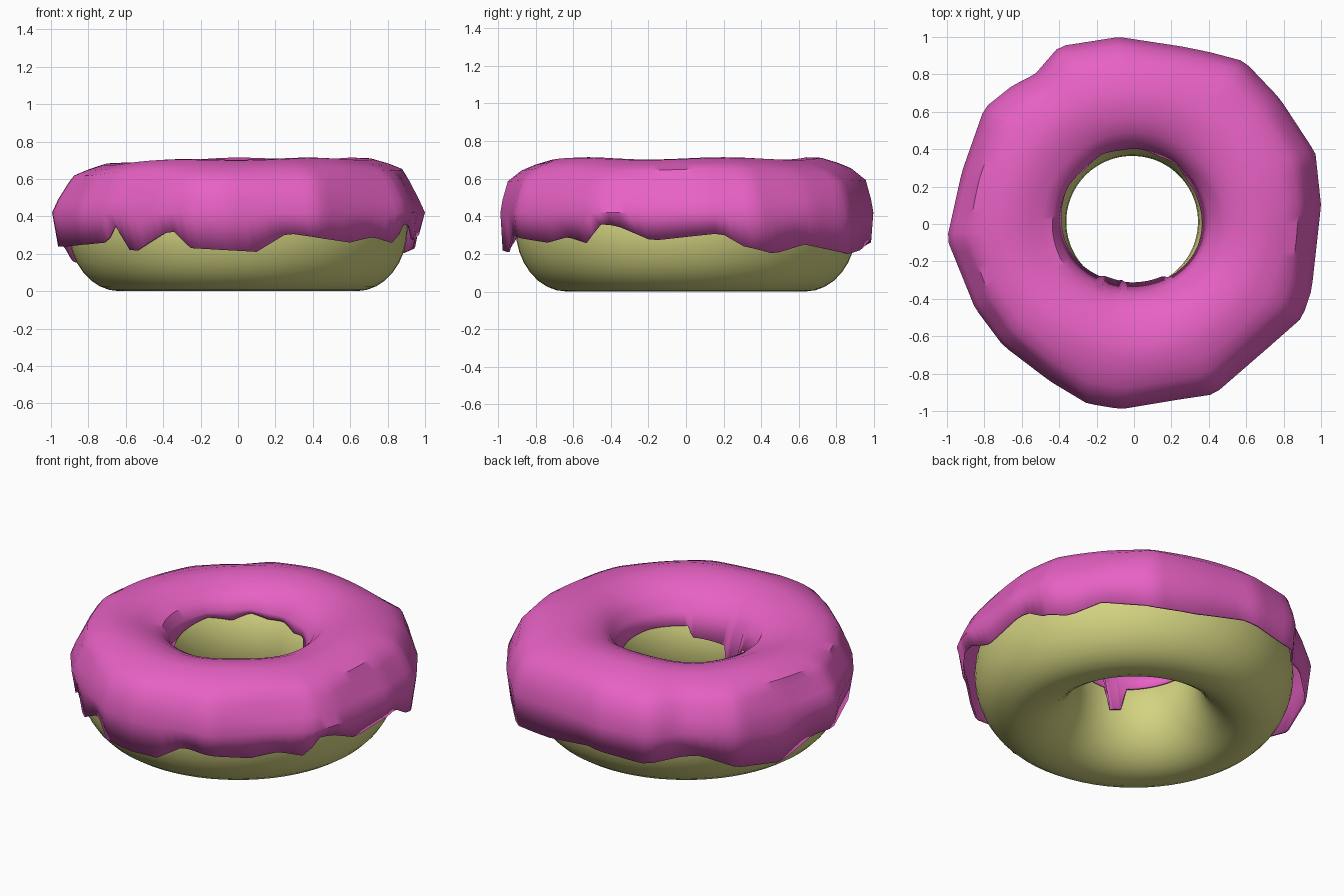
import bpy
from math import atan2, hypot, cos, sin, pi, radians, degrees, sqrt

if "Cube" in bpy.data.objects:
    bpy.data.objects.remove(bpy.data.objects["Cube"])


def material(name, color):
    m = bpy.data.materials.new(name)
    m.diffuse_color = color
    m.use_nodes = True
    m.node_tree.nodes["Principled BSDF"].inputs["Base Color"].default_value = m.diffuse_color
    return m


def lookup(table, a, chord=False):
    # periodic interpolation of (degrees, value) pairs, optionally along chords
    t = sorted(table)
    t = [(t[-1][0] - 360, t[-1][1])] + t + [(t[0][0] + 360, t[0][1])]
    for (a0, v0), (a1, v1) in zip(t, t[1:]):
        if a0 <= a <= a1:
            if chord:
                s0, s1 = sin(radians(a1 - a)), sin(radians(a - a0))
                return sin(radians(a1 - a0)) / (s0 / v0 + s1 / v1)
            return v0 + (v1 - v0) * (a - a0) / max(a1 - a0, 1e-6)


def sweep(name, profile, n, closed, mat):
    # revolve an angle-dependent (radius, z) profile around z
    verts, faces = [], []
    for i in range(n):
        a = -pi + 2 * pi * i / n
        pts = profile(a)
        m = len(pts)
        verts += [(r * cos(a), r * sin(a), z) for r, z in pts]
    for i in range(n):
        k = (i + 1) % n
        for j in range(m if closed else m - 1):
            l = (j + 1) % m
            faces.append((i * m + j, i * m + l, k * m + l, k * m + j))
    me = bpy.data.meshes.new(name)
    me.from_pydata(verts, [], faces)
    me.materials.append(mat)
    ob = bpy.data.objects.new(name, me)
    bpy.context.collection.objects.link(ob)
    bpy.ops.object.select_all(action='DESELECT')
    ob.select_set(True)
    bpy.context.view_layer.objects.active = ob
    bpy.ops.object.shade_smooth_by_angle(angle=radians(40))
    return ob


# Dough ring, with its hole slightly off centre
MID, HH_LOW, HH_TOP = 0.635, 0.34, 0.32


def dough_point(a, t):
    w = 0.272 if cos(t) > 0 else MID - (0.352 - 0.01 * cos(a) + 0.012 * sin(a))
    h = HH_TOP if sin(t) > 0 else HH_LOW
    return MID + w * cos(t), HH_LOW + h * sin(t)


def dough_profile(a):
    return [dough_point(a, pi - 2 * pi * j / 32) for j in range(32)]


sweep("dough", dough_profile, 64, True, material("dough", (0.65, 0.65, 0.22, 1)))

# Icing: widest outline seen from above, and hanging edge heights
outline = [(1, .1), (.97, .38), (.78, .67), (.59, .87), (.4, .92), (.25, .95),
           (-.08, 1), (-.4, .95), (-.53, .8), (-.65, .74), (-.8, .62),
           (-.92, .28), (-1, -.08), (-.85, -.45), (-.7, -.65), (-.45, -.84),
           (-.25, -.96), (-.07, -.99), (.23, -.94), (.43, -.91), (.73, -.65),
           (.9, -.5), (.95, -.35)]
radius = [(degrees(atan2(y, x)), hypot(x, y)) for x, y in outline]
outer_edge = [(-165, .24), (-150, .25), (-139, .26), (-135, .35), (-128, .2),
              (-112, .33), (-105, .23), (-84, .21), (-74, .31), (-62, .28),
              (-51, .26), (-41, .29), (-31, .25), (-29, .36), (-22, .35),
              (-11, .27), (11, .31), (18, .24), (28, .2), (39, .25), (57, .2),
              (72, .22), (90, .27), (110, .24), (130, .28), (142, .2),
              (160, .15), (175, .24)]
inner_edge = [(-170, .49), (-140, .46), (-121, .44), (-118, .30), (-104, .28),
              (-100, .42), (-61, .43), (-58, .49), (-20, .49), (10, .48),
              (40, .47), (55, .52), (70, .5), (85, .53), (100, .52),
              (115, .54), (130, .5), (150, .53)]


def icing_profile(a):
    d = degrees(a)
    R = lookup(radius, d, True)
    zo, zi = lookup(outer_edge, d), lookup(inner_edge, d)
    c = cos(a) ** 2
    dz = -0.03 * max(0, -cos(a)) ** 2 + 0.006 * sin(5 * a)
    front = 0.03 * max(0, -sin(a)) ** 2
    ri = dough_point(a, pi - (zi - HH_LOW) / HH_TOP)[0] - 0.008 - front
    s = R - 0.98
    zm = min(0.42, zo + 0.2)
    return [(ri, zi), (max(ri, .402 - front), .56), (.437 - front * .6, .62),
            (.49, .665 + dz), (.56, .692 + dz), (.64, .708 + dz),
            (.72, .705 + dz), (.80 + s * .3, .68 + dz),
            (.87 + s * .5, .65 + dz), (R - .04 - .045 * c, .59 + dz * .5),
            (R - .012 - .02 * c, .49), (R, zm), (R - .012 - .02 * c, zo)]


icing = sweep("icing", icing_profile, 120, False,
              material("icing", (0.8, 0.12, 0.55, 1)))
shell = icing.modifiers.new("thickness", 'SOLIDIFY')
shell.thickness = 0.012
shell.offset = -1
